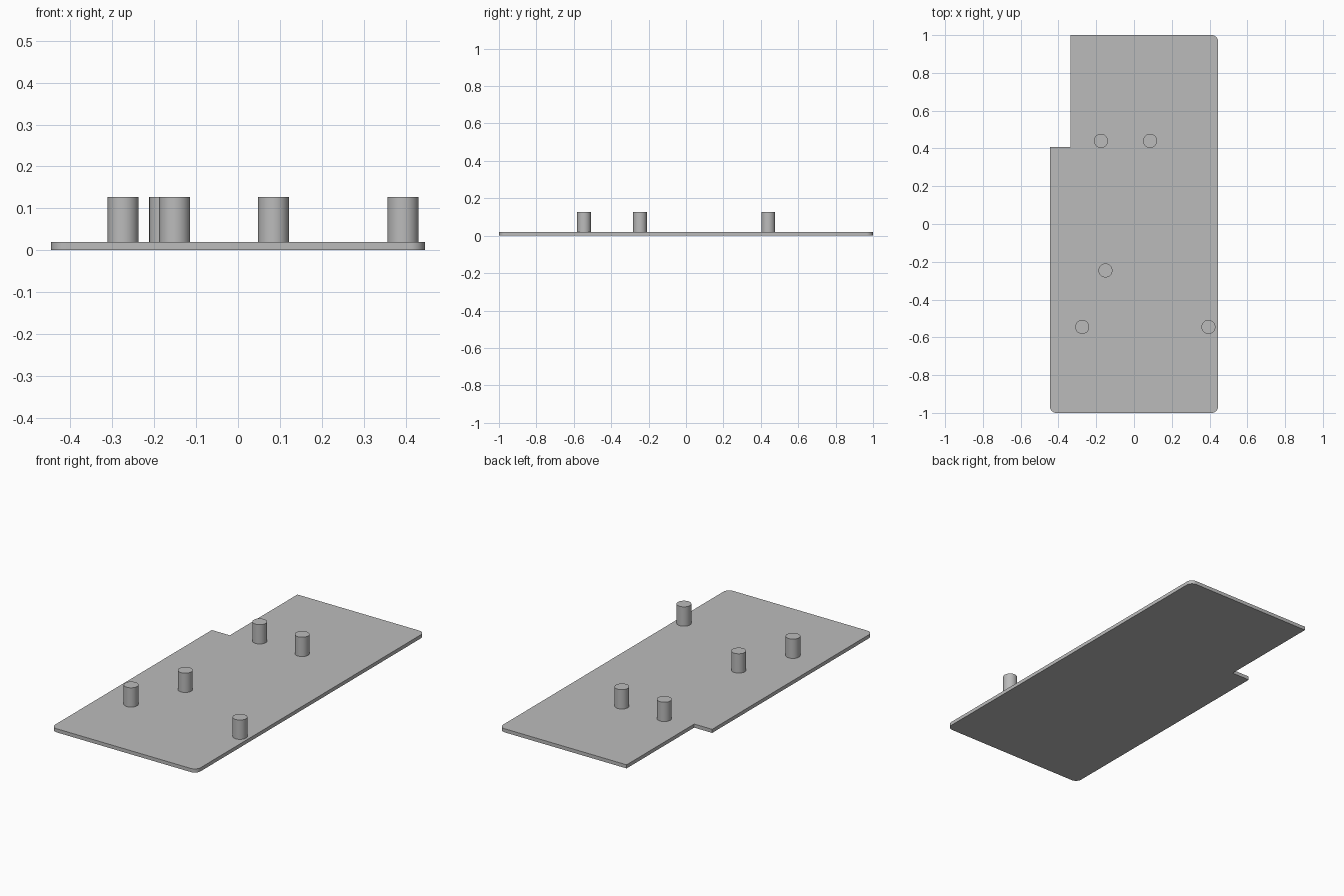
import bpy, bmesh, math

cube = bpy.data.objects.get("Cube")
if cube:
    bpy.data.objects.remove(cube, do_unlink=True)

grey = bpy.data.materials.new("plain_grey")
grey.use_nodes = True
colour = (0.5, 0.5, 0.5, 1)
grey.diffuse_color = colour
grey.node_tree.nodes["Principled BSDF"].inputs["Base Color"].default_value = colour

HALF_W, THICK, CORNER = 0.446, 0.02, 0.036
PEG_R, PEG_TOP = 0.037, 0.127


def finish(name, bm):
    """Turn a bmesh into a grey object with smooth curves and sharp edges."""
    bmesh.ops.recalc_face_normals(bm, faces=bm.faces)
    mesh = bpy.data.meshes.new(name)
    bm.to_mesh(mesh)
    bm.free()
    mesh.materials.append(grey)
    obj = bpy.data.objects.new(name, mesh)
    bpy.context.collection.objects.link(obj)
    bpy.ops.object.select_all(action='DESELECT')
    obj.select_set(True)
    bpy.context.view_layer.objects.active = obj
    bpy.ops.object.shade_smooth_by_angle(angle=math.radians(30))
    return obj


def arc(x, y, start):
    """Quarter-circle corner around a centre, counter-clockwise."""
    return [(x + CORNER * math.cos(a), y + CORNER * math.sin(a))
            for a in (math.radians(start + 90 * i / 8) for i in range(9))]


# Base plate: three rounded corners and a square notch at the back right
inner_x, inner_y = HALF_W - CORNER, 1 - CORNER
outline = (arc(-inner_x, -inner_y, 180) + arc(inner_x, -inner_y, 270)
           + arc(inner_x, inner_y, 0)
           + [(-0.336, 1), (-0.336, 0.408), (-HALF_W, 0.408)])
bm = bmesh.new()
face = bm.faces.new([bm.verts.new((x, y, 0)) for x, y in outline])
top = bmesh.ops.extrude_face_region(bm, geom=[face])["geom"]
bmesh.ops.translate(bm, vec=(0, 0, THICK),
                    verts=[v for v in top if isinstance(v, bmesh.types.BMVert)])
finish("base_plate", bm)

# Upright pegs standing on the plate
pegs = {
    "front_right_peg": (-0.274, -0.545),
    "front_left_peg": (0.394, -0.545),
    "middle_peg": (-0.151, -0.246),
    "back_right_peg": (-0.175, 0.44),
    "back_left_peg": (0.085, 0.44),
}
for name, (x, y) in pegs.items():
    bm = bmesh.new()
    bmesh.ops.create_cone(bm, cap_ends=True, segments=48,
                          radius1=PEG_R, radius2=PEG_R, depth=PEG_TOP - THICK)
    bmesh.ops.translate(bm, verts=bm.verts, vec=(x, y, (PEG_TOP + THICK) / 2))
    finish(name, bm)
